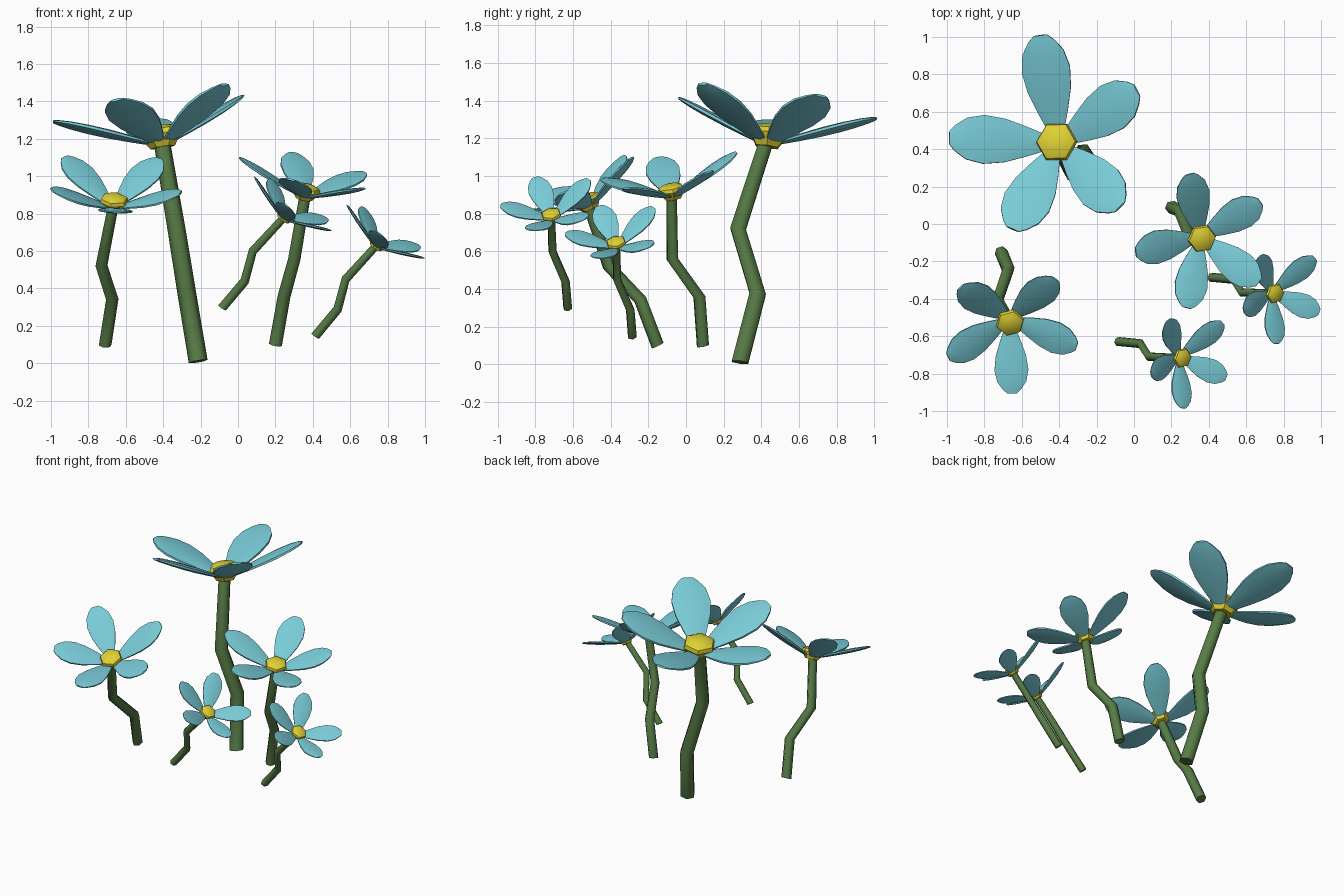
import bpy, bmesh, math
from mathutils import Vector, Matrix

if "Cube" in bpy.data.objects:
    bpy.data.objects.remove(bpy.data.objects["Cube"])


def material(name, rgb):
    m = bpy.data.materials.new(name)
    m.diffuse_color = (*rgb, 1)
    m.use_nodes = True
    m.node_tree.nodes["Principled BSDF"].inputs["Base Color"].default_value = m.diffuse_color
    return m


TEAL = material("teal petal", (0.19, 0.60, 0.68))
GREEN = material("green stem", (0.095, 0.20, 0.06))
YELLOW = material("yellow centre", (0.73, 0.63, 0.035))


def loft(bm, rings):
    """Skin closed rings of points and cap both ends."""
    loops = [[bm.verts.new(p) for p in ring] for ring in rings]
    n = len(loops[0])
    for a, b in zip(loops, loops[1:]):
        for i in range(n):
            j = (i + 1) % n
            bm.faces.new((a[i], a[j], b[j], b[i]))
    bm.faces.new(loops[0][::-1])
    bm.faces.new(loops[-1])


def hexagon(x, y, z, r):
    return [Vector((x + r * math.cos(math.radians(60 * i)),
                    y + r * math.sin(math.radians(60 * i)), z)) for i in range(6)]


# Zigzag stem: offset, height, radius
STEM = [(0, 0, 0.051), (0.048, 0.378, 0.050), (-0.098, 0.712, 0.048), (-0.008, 1.19, 0.044)]
# Centre: radius, height
CENTRE = [(0.066, 1.168), (0.112, 1.235), (0.104, 1.262), (0.06, 1.285)]
# Petals: direction in degrees, reach
PETALS = [(29, 0.525), (97, 0.56), (179, 0.555), (247, 0.53), (315, 0.53)]
# Petal outline: fraction along, half width, half thickness
OUTLINE = [(0, 0.045, 0.010), (0.2, 0.082, 0.015), (0.42, 0.117, 0.018), (0.64, 0.131, 0.018),
           (0.82, 0.112, 0.015), (0.94, 0.070, 0.011), (1.0, 0.036, 0.007)]


def petal_rings(angle, reach):
    start, end = Vector((0.07, 0, 1.205)), Vector((reach, 0, 1.402))
    up = Vector((-(end.z - start.z), 0, end.x - start.x)).normalized()
    turn = Matrix.Rotation(math.radians(angle), 3, 'Z')
    rings = []
    for t, w, h in OUTLINE:
        mid = start.lerp(end, t)
        section = [(-w, -0.4 * h), (-w * 0.5, -h), (w * 0.5, -h), (w, -0.4 * h),
                   (w, 0.4 * h), (w * 0.5, h), (-w * 0.5, h), (-w, 0.4 * h)]
        rings.append([turn @ (mid + Vector((0, a, 0)) + up * b) for a, b in section])
    return rings


def make(name, lofts, mat, matrix, angle):
    bm = bmesh.new()
    for rings in lofts:
        loft(bm, rings)
    bmesh.ops.recalc_face_normals(bm, faces=bm.faces)
    me = bpy.data.meshes.new(name)
    bm.to_mesh(me)
    bm.free()
    me.materials.append(mat)
    ob = bpy.data.objects.new(name, me)
    bpy.context.collection.objects.link(ob)
    ob.matrix_world = matrix
    bpy.ops.object.select_all(action='DESELECT')
    ob.select_set(True)
    bpy.context.view_layer.objects.active = ob
    bpy.ops.object.shade_smooth_by_angle(angle=math.radians(angle))


# Each flower: stem foot, middle of the petal tips, twist, scale
FLOWERS = {
    "tall_flower": ((-0.213, 0.287, 0.010), (-0.440, 0.458, 1.382), 0, 1.0),
    "left_flower": ((-0.71, -0.150, 0.098), (-0.656, -0.577, 0.972), -43.5, 0.693),
    "right_flower": ((0.20, 0.09, 0.098), (0.385, -0.10, 1.034), 7.5, 0.693),
    "small_right_flower": ((0.413, -0.285, 0.145), (0.799, -0.383, 0.712), -52, 0.4925),
    "small_front_flower": ((-0.085, -0.628, 0.296), (0.304, -0.728, 0.860), -53, 0.4925),
}

for name, (foot, head, twist, size) in FLOWERS.items():
    axis = Vector(head) - Vector(foot)
    tilt = Vector((0, 0, 1)).rotation_difference(axis).to_matrix().to_4x4()
    place = (Matrix.Translation(foot) @ tilt
             @ Matrix.Rotation(math.radians(twist), 4, 'Z') @ Matrix.Scale(size, 4))
    make(name + "_stem", [[hexagon(0, y, z, r) for y, z, r in STEM]], GREEN, place, 65)
    make(name + "_centre", [[hexagon(0, 0, z, r) for r, z in CENTRE]], YELLOW, place, 35)
    make(name + "_petals", [petal_rings(a, r) for a, r in PETALS], TEAL, place, 40)
